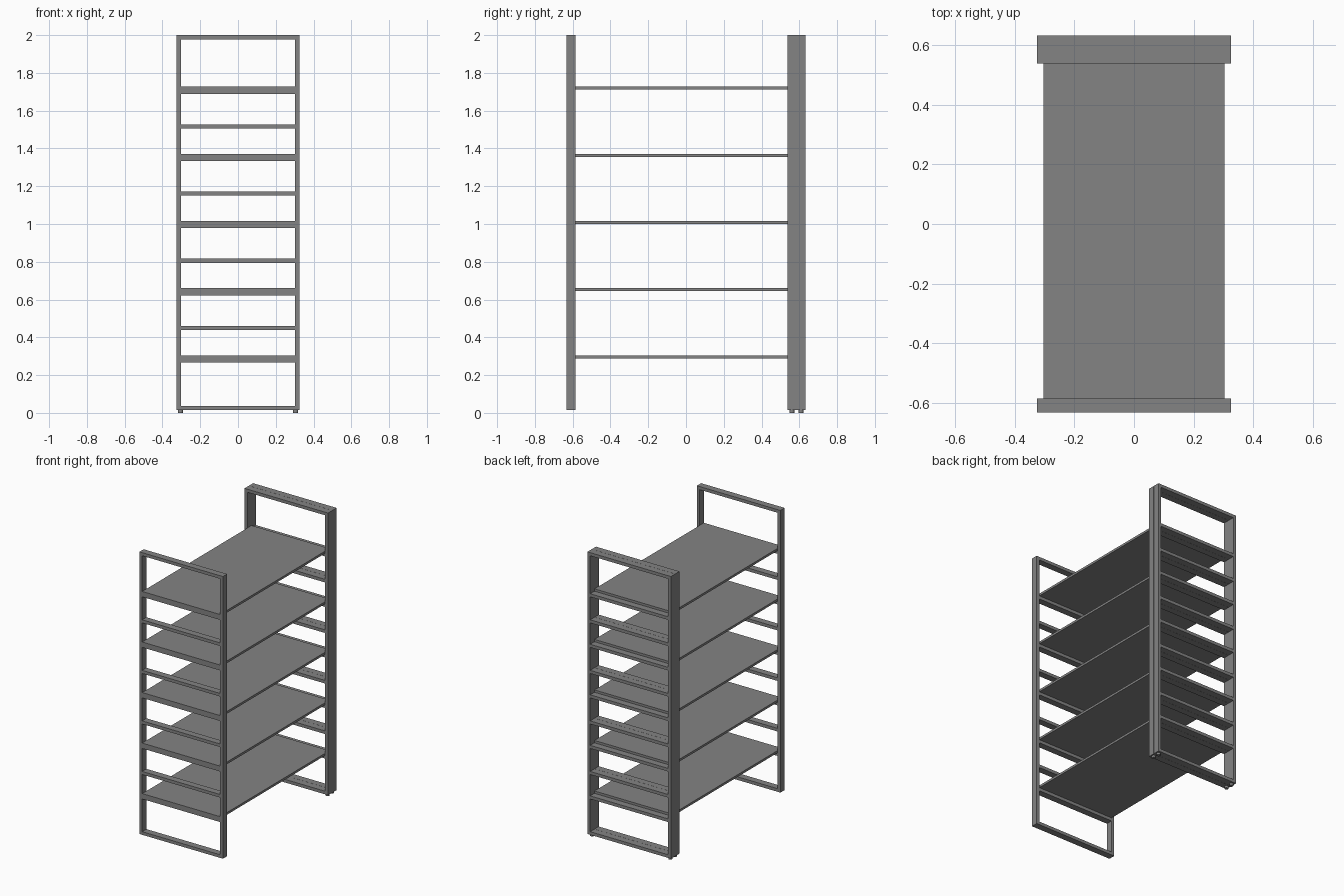
import bpy

if "Cube" in bpy.data.objects:
    bpy.data.objects.remove(bpy.data.objects["Cube"], do_unlink=True)

steel = bpy.data.materials.new("grey steel")
steel.use_nodes = True
GREY = (0.23, 0.23, 0.23, 1)
steel.diffuse_color = GREY
steel.node_tree.nodes["Principled BSDF"].inputs["Base Color"].default_value = GREY

HALF_W, HALF_D = 0.325, 0.632   # outer half sizes
TUBE, DEPTH = 0.022, 0.047      # frame tube section
BASE, TOP = 0.015, 2.0
INNER = HALF_W - TUBE
SHELF_T = 0.016


def box(name, x, y, z):
    """Box spanning three (low, high) ranges."""
    spans = (x, y, z)
    bpy.ops.mesh.primitive_cube_add(size=1, location=[(a + b) / 2 for a, b in spans])
    ob = bpy.context.object
    ob.name = name
    ob.scale = [b - a for a, b in spans]
    bpy.ops.object.transform_apply(location=False, rotation=False, scale=True)
    ob.data.materials.append(steel)
    return ob


shelf_tops = [0.305 + 0.3555 * i for i in range(5)]
support_tops = [z - SHELF_T for z in shelf_tops]
middle_tops = [z + 0.156 for z in shelf_tops[:-1]]


def frame(name, y0):
    """Upright ladder frame with its rungs."""
    y = (y0, y0 + DEPTH)
    for side, s in (("left", 1), ("right", -1)):
        box(f"{name}_{side}_post", sorted((s * INNER, s * HALF_W)), y, (BASE, TOP))
    rungs = [("bottom_rail", BASE + TUBE), ("top_rail", TOP)]
    rungs += [("shelf_support", z) for z in support_tops]
    rungs += [("middle_rung", z) for z in middle_tops]
    for part, z in rungs:
        box(f"{name}_{part}", (-INNER, INNER), y, (z - TUBE, z))


# One front frame and a pair of back frames standing side by side
back_outer = HALF_D - DEPTH
back_inner = back_outer - DEPTH - 0.001
frame("front_frame", -HALF_D)
frame("inner_back_frame", back_inner)
frame("outer_back_frame", back_outer)

# Shelves resting on the supports between the posts
for z in shelf_tops:
    box("shelf", (-INNER, INNER), (-HALF_D, back_inner + DEPTH), (z - SHELF_T, z))

# Round feet under the back frames
for y0 in (back_inner, back_outer):
    for s in (-1, 1):
        bpy.ops.mesh.primitive_cylinder_add(
            vertices=24, radius=0.013, depth=BASE,
            location=(s * 0.305, y0 + DEPTH / 2, BASE / 2))
        foot = bpy.context.object
        foot.name = "foot"
        foot.data.materials.append(steel)
        bpy.ops.object.shade_smooth_by_angle()
